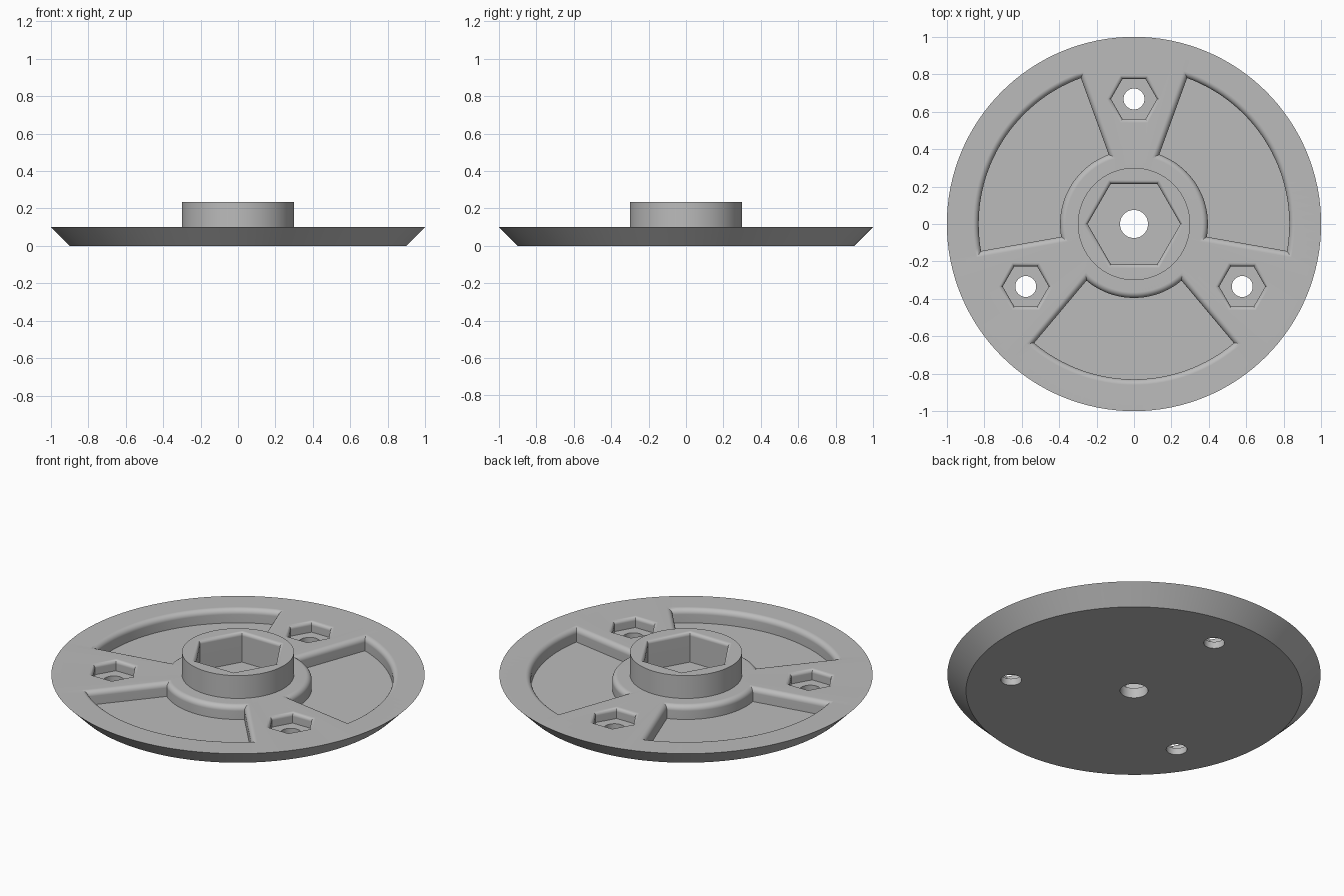
import bpy, bmesh
from math import sin, cos, asin, pi, radians

cube = bpy.data.objects.get("Cube")
if cube:
    bpy.data.objects.remove(cube, do_unlink=True)

SEG = 128
PLATE_TOP, BOSS_TOP = 0.10, 0.235

grey = bpy.data.materials.new("plain grey")
grey.use_nodes = True
colour = (0.5, 0.5, 0.5, 1)
grey.diffuse_color = colour
grey.node_tree.nodes["Principled BSDF"].inputs["Base Color"].default_value = colour


def loft(name, rings):
    """Closed solid through a stack of rings with equal point counts."""
    bm = bmesh.new()
    loops = [[bm.verts.new(p) for p in ring] for ring in rings]
    n = len(loops[0])
    for low, high in zip(loops, loops[1:]):
        for i in range(n):
            j = (i + 1) % n
            bm.faces.new((low[i], low[j], high[j], high[i]))
    bm.faces.new(loops[0][::-1])
    bm.faces.new(loops[-1])
    bmesh.ops.recalc_face_normals(bm, faces=bm.faces)
    mesh = bpy.data.meshes.new(name)
    bm.to_mesh(mesh)
    bm.free()
    mesh.materials.append(grey)
    obj = bpy.data.objects.new(name, mesh)
    bpy.context.collection.objects.link(obj)
    return obj


def circle(r, z, n=SEG, x=0, y=0):
    return [(x + r * cos(2 * pi * i / n), y + r * sin(2 * pi * i / n), z) for i in range(n)]


def recess(name, outline, floor, top, fillet, steps=6):
    """Cutter with straight walls and a rounded upper lip."""
    rings = [outline(0, floor)]
    for k in range(steps + 1):
        t = pi / 2 * k / steps
        rings.append(outline(fillet * (1 - cos(t)), top - fillet + fillet * sin(t)))
    rings.append(outline(fillet, top + 0.1))
    return loft(name, rings)


def hexagon(r, x, y):
    return lambda o, z: circle(r + o / cos(pi / 6), z, 6, x, y)


def sector(middle, inner=0.395, outer=0.83, half=radians(40), n=32):
    def outline(o, z):
        points = []
        for r, way in ((outer + o, 1), (inner - o, -1)):
            h = half + asin(o / r)
            for i in range(n + 1):
                a = middle + way * h * (2 * i / n - 1)
                points.append((r * cos(a), r * sin(a), z))
        return points
    return outline


# Dished plate with raised round boss
hub = loft("hub_plate", [circle(0.9, 0), circle(1, PLATE_TOP), circle(0.3, PLATE_TOP),
                         circle(0.3, BOSS_TOP)])

# Central hexagonal socket and through hole
cutters = [recess("socket_cutter", hexagon(0.248, 0, 0), 0.06, BOSS_TOP, 0.02),
           loft("centre_hole_cutter", [circle(0.075, -0.1, 48), circle(0.075, 0.2, 48)])]

# Three sector pockets alternating with three nut recesses
for k in range(3):
    turn = 2 * pi * k / 3
    cutters.append(recess("pocket_cutter", sector(pi / 6 + turn), 0.02, PLATE_TOP, 0.03))
    x, y = 0.668 * cos(pi / 2 + turn), 0.668 * sin(pi / 2 + turn)
    cutters.append(recess("nut_cutter", hexagon(0.123, x, y), 0.04, PLATE_TOP, 0.02))
    cutters.append(loft("bolt_hole_cutter", [circle(0.056, -0.1, 40, x, y),
                                             circle(0.056, 0.08, 40, x, y)]))

bpy.ops.object.select_all(action='DESELECT')
hub.select_set(True)
bpy.context.view_layer.objects.active = hub
for cutter in cutters:
    cutter.hide_render = True
    cut = hub.modifiers.new("cut", 'BOOLEAN')
    cut.operation, cut.solver, cut.object = 'DIFFERENCE', 'EXACT', cutter
    bpy.ops.object.modifier_apply(modifier=cut.name)
    bpy.data.objects.remove(cutter, do_unlink=True)

# Smooth rounded lips, crisp edges elsewhere
bpy.ops.object.shade_smooth_by_angle(angle=radians(30))
weighted = hub.modifiers.new("flat faces", 'WEIGHTED_NORMAL')
weighted.keep_sharp = True
